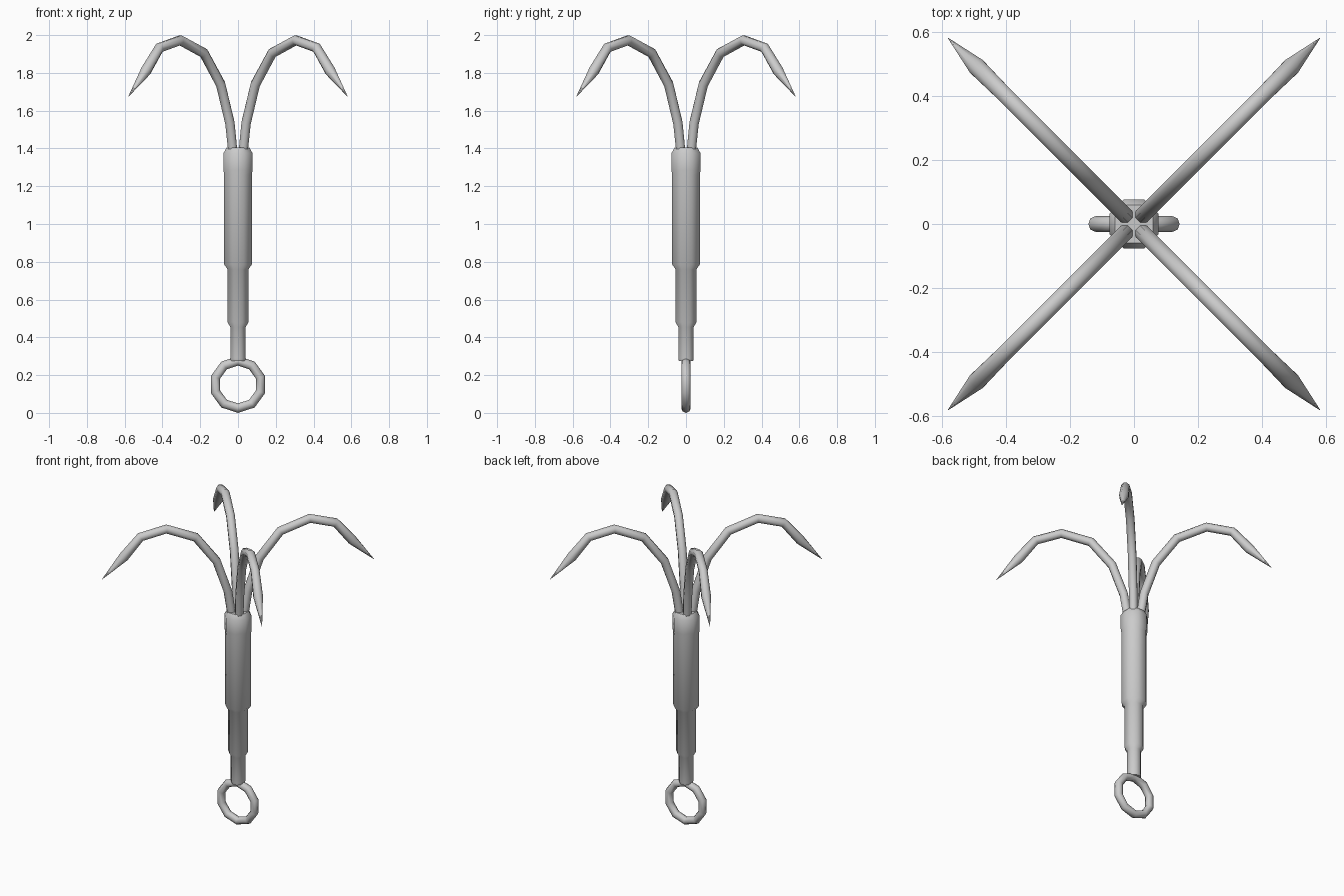
import bpy, math
from mathutils import Vector

if "Cube" in bpy.data.objects:
    bpy.data.objects.remove(bpy.data.objects["Cube"])


def mesh_from_rings(name, rings, smooth_angle):
    # skin a list of vertex rings and cap both ends
    n = len(rings[0])
    verts = [v for ring in rings for v in ring]
    faces = [tuple(reversed(range(n)))]
    for i in range(len(rings) - 1):
        for j in range(n):
            k = (j + 1) % n
            faces.append((i*n + j, i*n + k, (i+1)*n + k, (i+1)*n + j))
    faces.append(tuple(range((len(rings) - 1)*n, len(rings)*n)))
    me = bpy.data.meshes.new(name)
    me.from_pydata(verts, [], faces)
    ob = bpy.data.objects.new(name, me)
    bpy.context.collection.objects.link(ob)
    smooth(ob, smooth_angle)
    return ob


def smooth(ob, angle):
    bpy.ops.object.select_all(action='DESELECT')
    ob.select_set(True)
    bpy.context.view_layer.objects.active = ob
    bpy.ops.object.shade_smooth_by_angle(angle=math.radians(angle))


# Rope ring: ten-sided, vertex at the bottom
bpy.ops.mesh.primitive_torus_add(major_segments=10, minor_segments=8,
                                 major_radius=0.125, minor_radius=0.025,
                                 location=(0, 0, 0.15),
                                 rotation=(math.pi/2, math.pi/2, 0))
ring = bpy.context.object
ring.name = "rope_ring"
smooth(ring, 50)

# Stepped octagonal shaft with a collar (flat-to-centre radius, height)
profile = [(0.038, 0.275), (0.041, 0.29), (0.041, 0.455), (0.055, 0.48),
           (0.055, 0.76), (0.073, 0.785), (0.073, 1.26), (0.077, 1.285),
           (0.077, 1.375), (0.06, 1.405)]
SIDES = 8
rings = []
for r, z in profile:
    R = r / math.cos(math.pi / SIDES)
    rings.append([(R*math.cos((j + 0.5)*math.tau/SIDES),
                   R*math.sin((j + 0.5)*math.tau/SIDES), z) for j in range(SIDES)])
mesh_from_rings("shaft", rings, 50)

# Four curved prongs on the diagonals (front-view offset, height, thickness)
path = [(0.025, 1.36, 0.026), (0.043, 1.535, 0.027), (0.092, 1.74, 0.027),
        (0.181, 1.905, 0.027), (0.306, 1.973, 0.027), (0.416, 1.933, 0.027),
        (0.487, 1.812, 0.030), (0.580, 1.675, 0.001)]
for q in range(4):
    a = math.pi/4 + q*math.pi/2
    out = Vector((math.cos(a), math.sin(a), 0))
    side = Vector((-math.sin(a), math.cos(a), 0))
    pts = [out*(x*math.sqrt(2)) + Vector((0, 0, z)) for x, z, r in path]
    rings = []
    for i, p in enumerate(pts):
        d0 = (p - pts[i-1]).normalized() if i else Vector()
        d1 = (pts[i+1] - p).normalized() if i < len(pts) - 1 else Vector()
        tangent = (d0 + d1).normalized()
        up = tangent.cross(side)
        rings.append([p + path[i][2]*(math.cos(t)*side + math.sin(t)*up)
                      for t in [-(j + 0.5)*math.tau/8 for j in range(8)][::-1]])
    mesh_from_rings(f"prong_{q + 1}", rings, 50)
